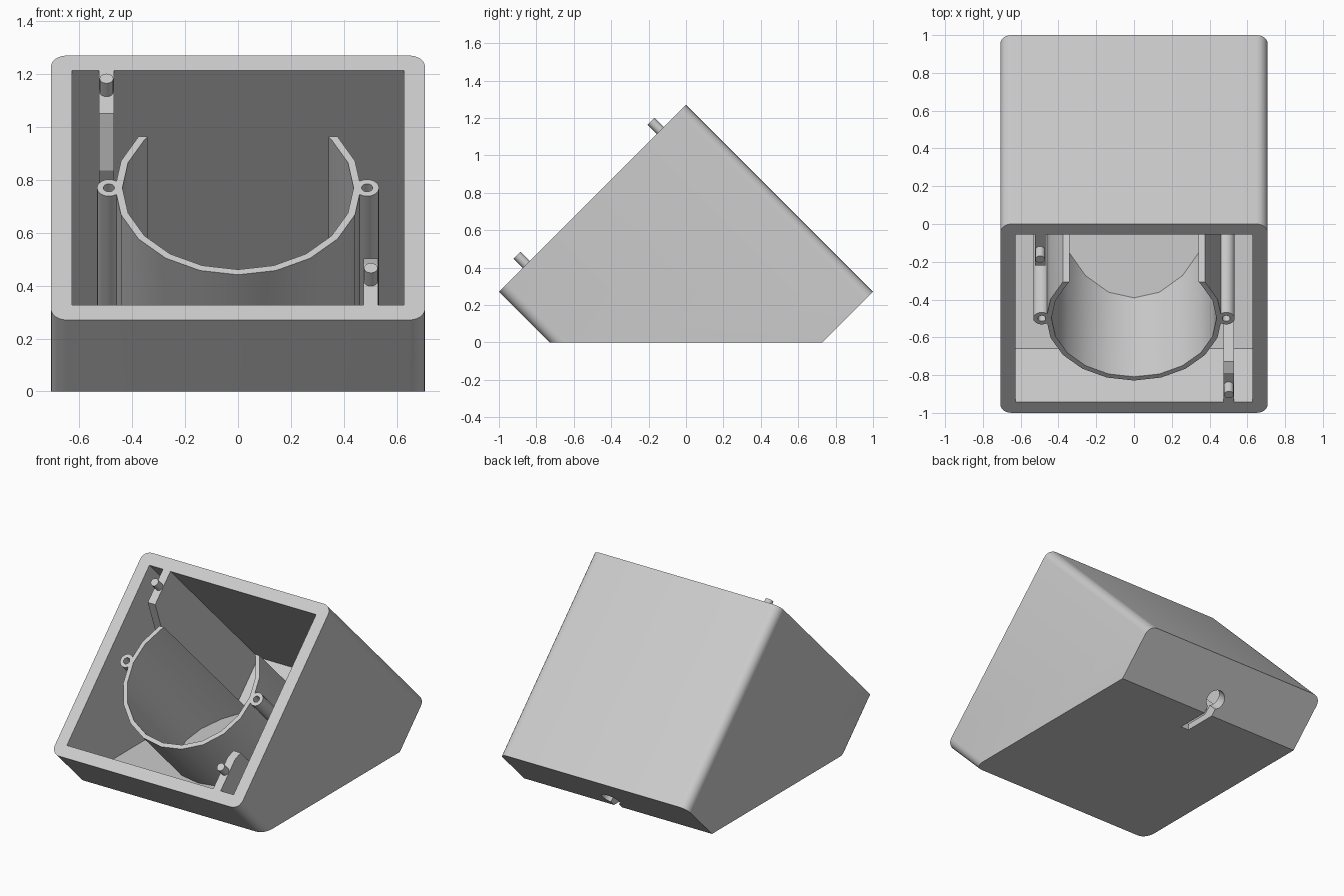
import bpy, bmesh, math
from mathutils import Matrix, Vector

cube = bpy.data.objects.get("Cube")
if cube:
    bpy.data.objects.remove(cube, do_unlink=True)

# The housing is a cube tilted 45 degrees with its lowest edge cut flat at z = 0.
# Local axes: x = width, y = up the open face, z = out of the open face.
TILT = Matrix.Translation((0, 0, 0.27)) @ Matrix.Rotation(math.radians(45), 4, 'X')
HALF, INNER, BACK = 0.707, 0.627, -0.63
FLOOR = 0.043

grey = bpy.data.materials.new("plain grey")
grey.use_nodes = True
grey.diffuse_color = (0.6, 0.6, 0.6, 1)
grey.node_tree.nodes["Principled BSDF"].inputs["Base Color"].default_value = (0.6, 0.6, 0.6, 1)


def prism(name, profile, low, high, cut=None, axis='Z'):
    """Extrude a profile in the tilted frame and cut it flat at a world height."""
    bm = bmesh.new()

    def place(p, h):
        return (p[0], p[1], h) if axis == 'Z' else (h, p[0], p[1])
    a = [bm.verts.new(place(p, low)) for p in profile]
    b = [bm.verts.new(place(p, high)) for p in profile]
    bm.faces.new(a)
    bm.faces.new(b)
    for i in range(len(a)):
        j = (i + 1) % len(a)
        bm.faces.new((a[i], a[j], b[j], b[i]))
    bm.transform(TILT)
    if cut is not None:
        bmesh.ops.bisect_plane(bm, geom=bm.verts[:] + bm.edges[:] + bm.faces[:],
                               plane_co=(0, 0, cut), plane_no=(0, 0, 1), clear_inner=True)
        rim = [e for e in bm.edges if e.is_boundary]
        if rim:
            bmesh.ops.contextual_create(bm, geom=rim)
    bmesh.ops.recalc_face_normals(bm, faces=bm.faces)
    mesh = bpy.data.meshes.new(name)
    bm.to_mesh(mesh)
    bm.free()
    obj = bpy.data.objects.new(name, mesh)
    bpy.context.collection.objects.link(obj)
    mesh.materials.append(grey)
    return obj


def activate(obj):
    bpy.ops.object.select_all(action='DESELECT')
    obj.select_set(True)
    bpy.context.view_layer.objects.active = obj


def carve(obj, cutter):
    mod = obj.modifiers.new("cut", 'BOOLEAN')
    mod.operation, mod.solver, mod.object = 'DIFFERENCE', 'EXACT', cutter
    activate(obj)
    bpy.ops.object.modifier_apply(modifier=mod.name)
    bpy.data.objects.remove(cutter, do_unlink=True)


def smooth(obj):
    activate(obj)
    bpy.ops.object.shade_smooth_by_angle(angle=math.radians(30))


def circle(cx, cy, r, n):
    return [(cx + r * math.cos(2 * math.pi * i / n), cy + r * math.sin(2 * math.pi * i / n))
            for i in range(n)]


def rect(x0, x1, y0, y1):
    return [(x0, y0), (x1, y0), (x1, y1), (x0, y1)]


def rounded_square(half, r, steps=6):
    pts = []
    for k, (sx, sy) in enumerate([(1, 1), (-1, 1), (-1, -1), (1, -1)]):
        for i in range(steps + 1):
            a = math.pi / 2 * (k + i / steps)
            pts.append((sx * (half - r) + r * math.cos(a), sy * (half - r) + r * math.sin(a)))
    return pts


# Housing shell with its cavity
housing = prism("housing", rounded_square(HALF, 0.06), -HALF, HALF, cut=0)
carve(housing, prism("cavity_cutter", rect(-INNER, INNER, -INNER, INNER), BACK, 0.9, cut=FLOOR))

# Cable hole in the back wall, and its slot running round into the floor
carve(housing, prism("cable_hole_cutter", circle(0, 0.43, 0.065, 20), -0.8, -0.58))
carve(housing, prism("back_slot_cutter", rect(-0.03, 0.03, 0.25, 0.43), -0.8, -0.6))
TO_LOCAL = TILT.inverted()
slot = [TO_LOCAL @ Vector((0, y, z)) for y, z in rect(0.5, 0.72, -0.05, 0.08)]
carve(housing, prism("floor_slot_cutter", [(p.y, p.z) for p in slot], -0.03, 0.03, axis='X'))
smooth(housing)

# Open cradle tube: twenty-sided ring with the top left out
R_OUT, R_IN, STEPS = 0.465, 0.437, 14
angles = [math.radians(36 - 18 * i) for i in range(STEPS + 1)]
outer = [(R_OUT * math.cos(a), R_OUT * math.sin(a)) for a in angles]
inner = [(R_IN * math.cos(a), R_IN * math.sin(a)) for a in angles]
lip = outer[0][1]
ends = [(-0.342, lip), (0.342, lip)]
cradle = prism("cradle_tube", outer + [ends[0]] + inner[::-1] + [ends[1]],
               BACK - 0.02, HALF, cut=0.02)
smooth(cradle)

# Screw posts on both sides of the cradle
for side, label in ((1, "left"), (-1, "right")):
    x = side * 0.488
    post = prism(label + "_screw_post", circle(x, 0, 0.045, 20), BACK - 0.02, HALF, cut=0.02)
    carve(post, prism("screw_hole_cutter", circle(x, 0, 0.021, 16), 0.3, 0.8))
    smooth(post)

# Locating pins and the ribs that carry them
upper = [(0.65, HALF), (0.396, HALF), (0.30, 0.5), (0.30, BACK - 0.02), (0.65, BACK - 0.02)]
lower = [(-0.65, HALF), (-0.41, HALF), (-0.35, 0.68), (-0.35, -0.2), (-0.65, -0.2)]
for label, x, y, rib in (("upper", -0.497, 0.513, upper), ("lower", 0.502, -0.5, lower)):
    prism(label + "_pin_rib", rib, x - 0.028, x + 0.028, cut=0.02, axis='X')
    smooth(prism(label + "_pin", circle(x, y, 0.026, 16), 0.6, 0.778))
